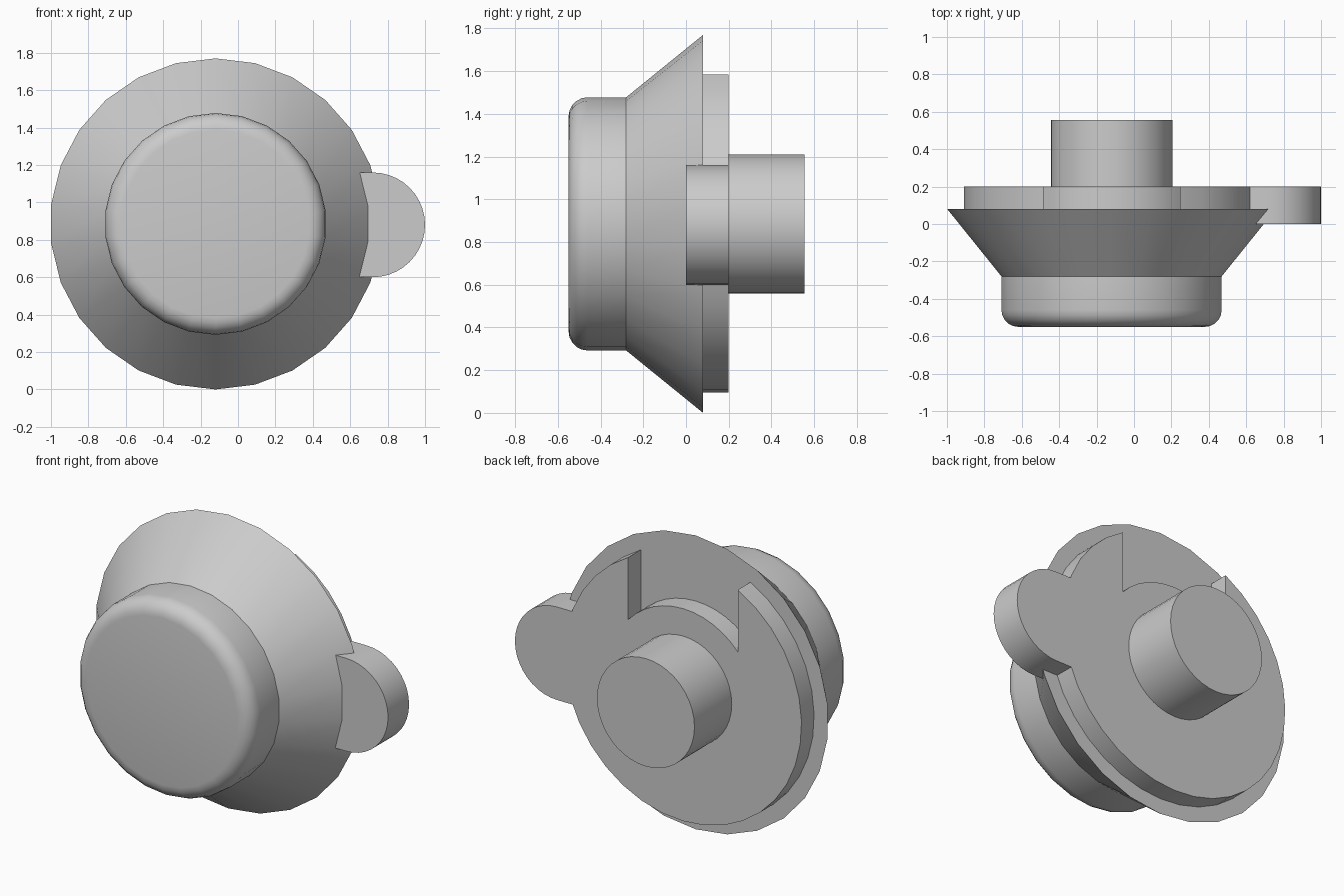
import bpy, bmesh
from math import sin, cos, acos, pi, radians, degrees

if "Cube" in bpy.data.objects:
    bpy.data.objects.remove(bpy.data.objects["Cube"], do_unlink=True)

CX, CZ = -0.12, 0.885      # common axis of the round parts, along y
SIDES = 26

grey = bpy.data.materials.new("light_grey")
grey.use_nodes = True
grey.diffuse_color = (0.6, 0.6, 0.6, 1)
grey.node_tree.nodes["Principled BSDF"].inputs["Base Color"].default_value = (0.6, 0.6, 0.6, 1)


def finish(name, bm):
    bmesh.ops.recalc_face_normals(bm, faces=bm.faces)
    mesh = bpy.data.meshes.new(name)
    bm.to_mesh(mesh)
    bm.free()
    obj = bpy.data.objects.new(name, mesh)
    bpy.context.collection.objects.link(obj)
    mesh.materials.append(grey)
    return obj


def smooth(obj, angle=30):
    bpy.ops.object.select_all(action="DESELECT")
    obj.select_set(True)
    bpy.context.view_layer.objects.active = obj
    bpy.ops.object.shade_smooth_by_angle(angle=radians(angle))


def lathe(name, profile, sides):
    """Closed solid from (radius, y) rings around the common axis."""
    bm = bmesh.new()
    rings = []
    for r, y in profile:
        angles = [pi / 2 + 2 * pi * i / sides for i in range(sides)]
        rings.append([bm.verts.new((CX + r * cos(a), y, CZ + r * sin(a))) for a in angles])
    for low, high in zip(rings, rings[1:]):
        for i in range(sides):
            j = (i + 1) % sides
            bm.faces.new((low[i], low[j], high[j], high[i]))
    bm.faces.new(rings[0])
    bm.faces.new(rings[-1])
    return finish(name, bm)


def arc(x, z, r, start, end, steps):
    angles = [radians(start + (end - start) * i / steps) for i in range(steps + 1)]
    return [(x + r * cos(a), z + r * sin(a)) for a in angles]


def slab(name, outline, y0, y1):
    """Outline in x and z, extruded along y."""
    bm = bmesh.new()
    face = bm.faces.new([bm.verts.new((x, y0, z)) for x, z in outline])
    new = bmesh.ops.extrude_face_region(bm, geom=[face])["geom"]
    verts = [v for v in new if isinstance(v, bmesh.types.BMVert)]
    bmesh.ops.translate(bm, verts=verts, vec=(0, y1 - y0, 0))
    return finish(name, bm)


# Front knob with a rounded rim, flaring into the conical skirt
R, FRONT, FILLET = 0.593, -0.55, 0.09
rim = [(R - FILLET + FILLET * sin(t), FRONT + FILLET - FILLET * cos(t))
       for t in (i * pi / 10 for i in range(6))]
smooth(lathe("knob_and_skirt", rim + [(R, -0.28), (0.885, 0.08)], SIDES))

# Back plate with a notch at the top whose floor is a concentric arc
OUTER, INNER, HALF = 0.79, 0.49, 0.365
a_out, a_in = degrees(acos(HALF / OUTER)), degrees(acos(HALF / INNER))
outline = (arc(CX, CZ, OUTER, 180 - a_out, 360 + a_out, 30)
           + arc(CX, CZ, INNER, a_in, 180 - a_in, 12))
plate = slab("back_plate", outline, 0.05, 0.2)

# Round side tab, joined flush to the plate
tab = slab("side_tab", [(0.5, 0.6)] + arc(0.72, 0.88, 0.28, -90, 90, 20) + [(0.5, 1.16)], 0, 0.2)
union = plate.modifiers.new("join_tab", "BOOLEAN")
union.operation = "UNION"
union.solver = "EXACT"
union.object = tab
bpy.context.view_layer.objects.active = plate
bpy.ops.object.modifier_apply(modifier=union.name)
bpy.data.objects.remove(tab, do_unlink=True)
smooth(plate)

# Rear shaft
smooth(lathe("rear_shaft", [(0.325, 0.15), (0.325, 0.555)], 40))
